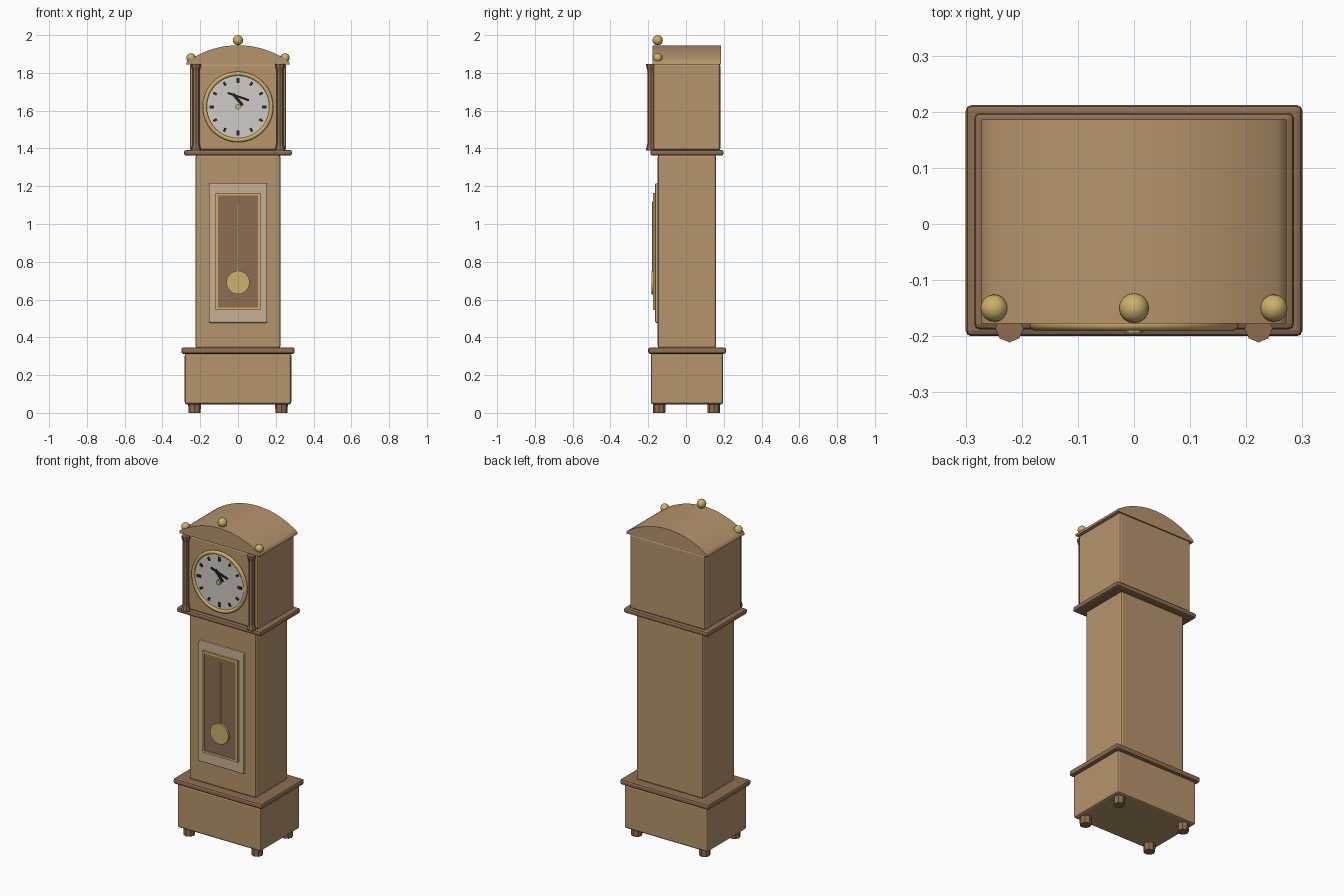
import bpy
import math
from mathutils import Vector

cube = bpy.data.objects.get("Cube")
if cube:
    bpy.data.objects.remove(cube, do_unlink=True)


def material(name, r, g, b):
    m = bpy.data.materials.new(name)
    m.use_nodes = True
    m.diffuse_color = (r, g, b, 1)
    m.node_tree.nodes["Principled BSDF"].inputs["Base Color"].default_value = (r, g, b, 1)
    return m


wood = material("warm wood", 0.47, 0.3, 0.152)
dark = material("dark wood", 0.27, 0.155, 0.083)
pale = material("pale wood", 0.59, 0.44, 0.295)
gold = material("brass", 0.6, 0.44, 0.152)
white = material("dial white", 0.63, 0.6, 0.555)
black = material("ink black", 0.02, 0.018, 0.016)


def finish(name, mat, smooth=None):
    ob = bpy.context.object
    ob.name = name
    ob.data.materials.append(mat)
    if smooth:
        bpy.ops.object.shade_smooth_by_angle(angle=math.radians(smooth))
    return ob


def box(name, mat, x, y, z, bevel=0.0):
    """Box from (min, max) ranges."""
    lo, hi = Vector((x[0], y[0], z[0])), Vector((x[1], y[1], z[1]))
    bpy.ops.mesh.primitive_cube_add(size=1, location=(lo + hi) / 2)
    ob = bpy.context.object
    ob.scale = hi - lo
    bpy.ops.object.transform_apply(location=False, rotation=False, scale=True)
    if bevel:
        mod = ob.modifiers.new("bevel", "BEVEL")
        mod.width = bevel
        mod.segments = 2
    return finish(name, mat)


def wide(name, mat, half, y, z, bevel=0.0):
    return box(name, mat, (-half, half), y, z, bevel)


def disc(name, mat, r, z, y_front, y_back, sides=48, smooth=30):
    """Cylinder lying along y."""
    bpy.ops.mesh.primitive_cylinder_add(
        vertices=sides, radius=r, depth=y_back - y_front,
        location=(0, (y_front + y_back) / 2, z), rotation=(math.pi / 2, 0, 0))
    return finish(name, mat, smooth)


def bar(name, mat, a, b, width, y):
    """Thin plate on the dial from a to b, given as (x, z)."""
    dx, dz = b[0] - a[0], b[1] - a[1]
    ob = box(name, mat, (-width / 2, width / 2), (-0.003, 0.003),
             (-math.hypot(dx, dz) / 2, math.hypot(dx, dz) / 2))
    ob.location = ((a[0] + b[0]) / 2, y, (a[1] + b[1]) / 2)
    ob.rotation_euler.y = math.atan2(dx, dz)


def mesh(name, mat, verts, faces, smooth=None):
    me = bpy.data.meshes.new(name)
    me.from_pydata(verts, [], faces)
    ob = bpy.data.objects.new(name, me)
    bpy.context.collection.objects.link(ob)
    bpy.ops.object.select_all(action="DESELECT")
    ob.select_set(True)
    bpy.context.view_layer.objects.active = ob
    return finish(name, mat, smooth)


def turned(name, mat, x, y, profile, sides=8):
    """Upright turned post from (radius, z) points."""
    verts, faces = [], []
    for r, z in profile:
        for i in range(sides):
            a = math.tau * i / sides
            verts.append((x + r * math.cos(a), y + r * math.sin(a), z))
    for k in range(len(profile) - 1):
        for i in range(sides):
            j = (i + 1) % sides
            faces.append((k * sides + i, k * sides + j,
                          (k + 1) * sides + j, (k + 1) * sides + i))
    faces.append(tuple(reversed(range(sides))))
    faces.append(tuple(range(len(verts) - sides, len(verts))))
    return mesh(name, mat, verts, faces)


# Case, stacked from plinth to hood
wide("plinth", wood, 0.282, (-0.186, 0.197), (0.045, 0.315), 0.012)
wide("plinth_moulding", dark, 0.3, (-0.2, 0.212), (0.313, 0.346), 0.01)
wide("trunk", wood, 0.225, (-0.15, 0.16), (0.342, 1.366), 0.012)
wide("hood_moulding", dark, 0.285, (-0.188, 0.198), (1.362, 1.392), 0.01)
wide("hood", wood, 0.255, (-0.172, 0.182), (1.39, 1.848), 0.012)

# Arched roof: half width, eave height and crown height set the arc
half, eave, crown, base, steps = 0.272, 1.858, 1.946, 1.845, 32
rise = crown - eave
radius = (half ** 2 + rise ** 2) / (2 * rise)
section = [(-half, base), (half, base)]
for i in range(steps + 1):
    x = half - 2 * half * i / steps
    section.append((x, crown - radius + math.sqrt(radius ** 2 - x ** 2)))
n = len(section)
verts = [(x, y, z) for y in (-0.177, 0.186) for x, z in section]
faces = [tuple(range(n)), tuple(reversed(range(n, 2 * n)))]
faces += [((i + 1) % n, i, n + i, n + (i + 1) % n) for i in range(n)]
mesh("roof", wood, verts, faces, 60)

# Feet and hood columns
for side, sx in (("right", -1), ("left", 1)):
    for end, y in (("front", -0.142), ("back", 0.147)):
        turned(f"{end}_{side}_foot", dark, sx * 0.23, y,
               [(0.032, 0), (0.034, 0.05)])
    turned(f"{side}_column", dark, sx * 0.222, -0.186,
           [(0.025, 1.39), (0.025, 1.4), (0.018, 1.425),
            (0.018, 1.81), (0.025, 1.835), (0.025, 1.846)])

# Brass finials
for name, x, z, r in (("centre", 0, 1.973, 0.027),
                      ("right", -0.249, 1.88, 0.0245),
                      ("left", 0.249, 1.88, 0.0245)):
    bpy.ops.mesh.primitive_uv_sphere_add(segments=16, ring_count=10, radius=r,
                                         location=(x, -0.15, z))
    finish(f"{name}_finial", gold, 60)

# Clock dial
cz = 1.62
disc("dial", white, 0.173, cz, -0.18, -0.165)
bpy.ops.mesh.primitive_torus_add(major_segments=48, minor_segments=10,
                                 major_radius=0.176, minor_radius=0.011,
                                 location=(0, -0.179, cz),
                                 rotation=(math.pi / 2, 0, 0))
finish("dial_ring", gold, 60)
for i in range(12):
    a = math.tau * i / 12
    inner, outer, w = (0.126, 0.152, 0.016) if i % 3 == 0 else (0.13, 0.151, 0.013)
    s, c = math.sin(a), math.cos(a)
    bar(f"hour_mark_{i + 1}", black, (inner * s, cz + inner * c),
        (outer * s, cz + outer * c), w, -0.181)
bar("minute_hand", black, (-0.054, 1.694), (0.058, 1.655), 0.011, -0.185)
bar("hour_hand", black, (-0.026, 1.689), (0.025, 1.627), 0.016, -0.183)
disc("hand_cap", gold, 0.015, cz, -0.194, -0.178, 8, None)

# Trunk door with brass-edged panel
wide("door", pale, 0.154, (-0.164, -0.145), (0.477, 1.215), 0.006)
wide("panel", dark, 0.112, (-0.17, -0.16), (0.555, 1.155))
for sx in (-1, 1):
    box("panel_side_edge", gold, sorted((sx * 0.107, sx * 0.12)),
        (-0.176, -0.16), (0.545, 1.165))
for z in (0.545, 1.152):
    wide("panel_cross_edge", gold, 0.107, (-0.176, -0.16), (z, z + 0.013))

# Pendulum
bpy.ops.mesh.primitive_cylinder_add(vertices=8, radius=0.006, depth=0.4,
                                    location=(0, -0.173, 0.92))
finish("pendulum_rod", gold)
disc("pendulum_bob", gold, 0.062, 0.69, -0.182, -0.168, 24)
